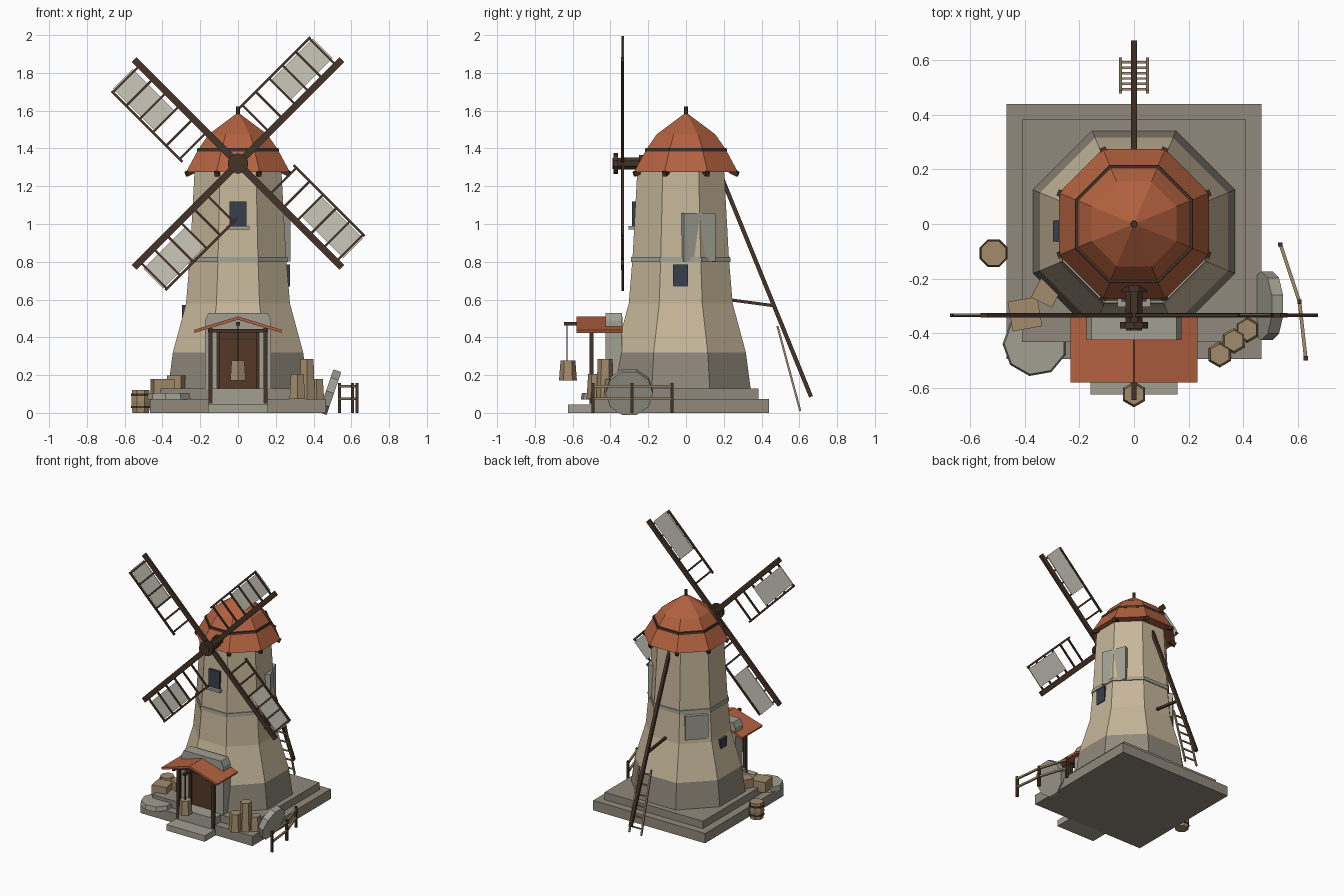
import bpy, bmesh
from math import cos, sin, pi, radians, sqrt
from mathutils import Vector, Matrix

if "Cube" in bpy.data.objects:
    bpy.data.objects.remove(bpy.data.objects["Cube"])

def mat(name, r, g, b):
    m = bpy.data.materials.new(name)
    m.diffuse_color = (r, g, b, 1)
    m.use_nodes = True
    m.node_tree.nodes["Principled BSDF"].inputs["Base Color"].default_value = m.diffuse_color
    return m

ROOF = mat("terracotta", .45, .12, .05)
CREAM = mat("cream_plaster", .56, .47, .32)
STONE = mat("dark_stone", .28, .25, .20)
PALE = mat("pale_stone", .36, .35, .29)
DARK = mat("dark_wood", .06, .033, .02)
TAN = mat("tan_wood", .36, .26, .15)
GLASS = mat("window_dark", .04, .05, .07)
CLOTH = mat("sailcloth", .6, .58, .5)
DOOR = mat("door_wood", .09, .04, .02)

def make(name, verts, faces, m, matrix=None):
    bm = bmesh.new()
    vs = [bm.verts.new(v) for v in verts]
    for f in faces:
        bm.faces.new([vs[i] for i in f])
    bmesh.ops.recalc_face_normals(bm, faces=bm.faces)
    me = bpy.data.meshes.new(name)
    bm.to_mesh(me)
    bm.free()
    me.materials.append(m)
    ob = bpy.data.objects.new(name, me)
    bpy.context.collection.objects.link(ob)
    if matrix:
        ob.matrix_world = matrix
    return ob

def loft(name, rings, m, c=(0, 0), n=8, matrix=None):
    """Stack of n-gons given as (apothem, z), flats facing the axes, capped."""
    verts, faces = [], []
    for a, z in rings:
        r = a / cos(pi / n)
        verts += [(c[0] + r * cos((2 * k + 1) * pi / n), c[1] + r * sin((2 * k + 1) * pi / n), z) for k in range(n)]
    for i in range(len(rings) - 1):
        for k in range(n):
            j = (k + 1) % n
            faces.append((i * n + k, i * n + j, i * n + n + j, i * n + n + k))
    faces += [tuple(range(n)), tuple(range(len(verts) - n, len(verts)))]
    return make(name, verts, faces, m, matrix)

def box(name, c, s, m, rot=None):
    verts = [(x * s[0] / 2, y * s[1] / 2, z * s[2] / 2) for x in (-1, 1) for y in (-1, 1) for z in (-1, 1)]
    faces = [(0, 1, 3, 2), (4, 5, 7, 6), (0, 1, 5, 4), (2, 3, 7, 6), (0, 2, 6, 4), (1, 3, 7, 5)]
    return make(name, verts, faces, m, Matrix.Translation(c) @ (rot or Matrix()))

def span(name, x, y, z, m):
    return box(name, [(a + b) / 2 for a, b in (x, y, z)], [b - a for a, b in (x, y, z)], m)

def beam(name, p, q, w, m):
    p, q = Vector(p), Vector(q)
    d = q - p
    return box(name, (p + q) / 2, (w, w, d.length), m, d.to_track_quat('Z', 'Y').to_matrix().to_4x4())

def rz(deg): return Matrix.Rotation(radians(deg), 4, 'Z')
def ry(deg): return Matrix.Rotation(radians(deg), 4, 'Y')

# Stepped plinth and entrance steps
span("plinth_lower", (-.467, .467), (-.495, .44), (0, .074), STONE)
span("plinth_upper", (-.41, .41), (-.432, .384), (.07, .13), STONE)
span("step_low", (-.16, .16), (-.625, -.48), (0, .045), PALE)
span("step_high", (-.155, .155), (-.51, -.4), (.04, .13), PALE)

# Tower
TC = (0, -.028)
loft("tower_foot", [(.37, .13), (.345, .32)], STONE, TC)
loft("tower_body", [(.345, .32), (.275, .58), (.255, .82), (.23, 1.28)], CREAM, TC)
loft("tower_ring", [(.264, .798), (.262, .824)], PALE, TC)

# Plaster patches on the tower corners
box("patch_right", (TC[0] + .245 * cos(pi / 8), TC[1] + .245 * sin(pi / 8), .93), (.036, .18, .255), PALE, rz(22.5))
box("patch_left", (-.193, .153, .70), (.04, .16, .18), PALE, rz(137))

# Windows
span("front_window", (-.046, .046), (-.285, -.25), (.99, 1.12), GLASS)
span("front_sill", (-.06, .06), (-.305, -.25), (.972, .99), PALE)
span("right_window", (.24, .274), (-.07, .01), (.67, .785), GLASS)
span("left_window", (-.297, -.25), (-.065, .012), (.46, .57), GLASS)

# Cap roof, trim, finial and eave brackets
loft("cap_roof", [(.2, 1.285), (.275, 1.275), (.21, 1.395), (.155, 1.475), (.012, 1.582)], ROOF)
loft("cap_band", [(.217, 1.385), (.215, 1.402)], DARK)
loft("finial", [(.011, 1.56), (.011, 1.622)], DARK)
for k in range(8):
    a = 22.5 + 45 * k
    box("eave_bracket", (.275 * cos(radians(a)), .275 * sin(radians(a)), 1.274), (.05, .024, .026), DARK, rz(a) @ ry(25))

# Windshaft and hub, turned along the front axis
HUB = Matrix.Translation((0, 0, 1.32)) @ Matrix.Rotation(pi / 2, 4, 'X')
loft("windshaft", [(.034, .15), (.03, .39)], DARK, n=8, matrix=HUB)
loft("hub", [(.052, .36), (.052, .383)], DARK, n=10, matrix=HUB)
loft("shaft_collar", [(.045, .225), (.045, .25)], DARK, n=8, matrix=HUB)

# Four sails: spar, outer rail, rungs, cloth
def sail_part(name, u, v, y, m, ang):
    c = Vector(((u[0] + u[1]) / 2, y[0], (v[0] + v[1]) / 2))
    R = ry(-ang)
    box(name, R @ c + Vector((0, 0, 1.32)), (u[1] - u[0], y[1], v[1] - v[0]), m, R)

for k in range(4):
    a = 45 + 90 * k
    sail_part("sail_spar", (0, .778), (-.018, .018), (-.335, .016), DARK, a)
    sail_part("sail_rail", (.215, .745), (.196, .209), (-.335, .012), DARK, a)
    for i in range(6):
        u = .235 + .1 * i
        sail_part("sail_rung", (u - .006, u + .006), (0, .2), (-.335, .01), DARK, a)
    sail_part("sail_cloth", (.43, .748), (.04, .188), (-.331, .005), CLOTH, a)

# Stone door surround with door
out = [(-.175, .13), (-.175, .49), (-.155, .53), (.155, .53), (.175, .49), (.175, .13),
       (.115, .13), (.115, .44), (-.115, .44), (-.115, .13)]
N = len(out)
make("door_surround", [(x, y, z) for y in (-.425, -.34) for x, z in out],
     [(0, 1, 8, 9), (1, 2, 3, 4, 7, 8), (4, 5, 6, 7), (10, 11, 18, 19), (11, 12, 13, 14, 17, 18), (14, 15, 16, 17)]
     + [(i, (i + 1) % N, N + (i + 1) % N, N + i) for i in range(N)], PALE)
span("door", (-.115, .115), (-.405, -.35), (.13, .44), DOOR)
span("door_bar", (-.1, .1), (-.412, -.4), (.385, .397), DARK)

# Porch: two roof slopes, posts and beams
for s in (-1, 1):
    box("porch_slope", (s * .115, -.458, .467), (.243, .245, .016), ROOF, ry(s * 17))
    beam("porch_post", (s * .145, -.5, .05), (s * .145, -.5, .45), .022, DARK)
    beam("porch_beam", (s * .145, -.57, .44), (s * .145, -.4, .44), .018, DARK)
    beam("door_post", (s * .105, -.415, .13), (s * .105, -.415, .43), .015, DARK)
beam("porch_tie", (-.16, -.5, .435), (.16, -.5, .435), .018, DARK)
beam("porch_ridge", (0, -.645, .472), (0, -.4, .472), .02, DARK)

# Hanging lantern and sacks by the door
beam("lantern_rope", (0, -.63, .27), (0, -.63, .47), .006, DARK)
def tub(name, x, y, z0, z1):
    loft(name, [(.041, z0), (.034, z1)], TAN, (x, y), 6)
tub("lantern", 0, -.625, .172, .278)
tub("sack_front", .314, -.479, .074, .205)
tub("sack_middle", .366, -.428, .074, .285)
tub("sack_back", .415, -.388, .074, .18)

# Leaning millstone
loft("millstone", [(.12, -.022), (.12, .022)], PALE, n=10,
     matrix=Matrix.Translation((.487, -.3, .11)) @ ry(109))

# Fence
posts = [(.537, -.075), (.607, -.285), (.63, -.493)]
for x, y in posts:
    span("fence_post", (x - .008, x + .008), (y - .008, y + .008), (0, .157), DARK)
for (x0, y0), (x1, y1) in zip(posts, posts[1:]):
    for z in (.075, .14):
        beam("fence_rail", (x0, y0, z), (x1, y1, z), .013, TAN)

# Barrel, crates and flat stone on the left
loft("barrel", [(.044, 0), (.05, .06), (.045, .122)], TAN, (-.515, -.107))
for z in (.025, .09):
    loft("barrel_hoop", [(.051, z), (.051, z + .012)], DARK, (-.515, -.107))
box("crate_large", (-.4, -.33, .14), (.11, .11, .08), TAN, rz(10))
box("crate_small", (-.32, -.25, .162), (.085, .085, .07), TAN, rz(-27))
loft("flat_stone", [(.112, .07), (.106, .105)], PALE, (-.363, -.44), 9)

# Tail pole, strut and ladder at the back
beam("tail_pole", (0, .188, 1.25), (0, .662, .085), .022, DARK)
beam("tail_strut", (0, .2, .603), (0, .468, .567), .016, DARK)
top, bot = Vector((0, .484, .46)), Vector((0, .605, .01))
for s in (-.05, .05):
    o = Vector((s, 0, 0))
    beam("ladder_rail", top + o, bot + o, .011, TAN)
for i in range(6):
    p = top.lerp(bot, .08 + i * .165)
    beam("ladder_rung", p - Vector((.05, 0, 0)), p + Vector((.05, 0, 0)), .009, TAN)
